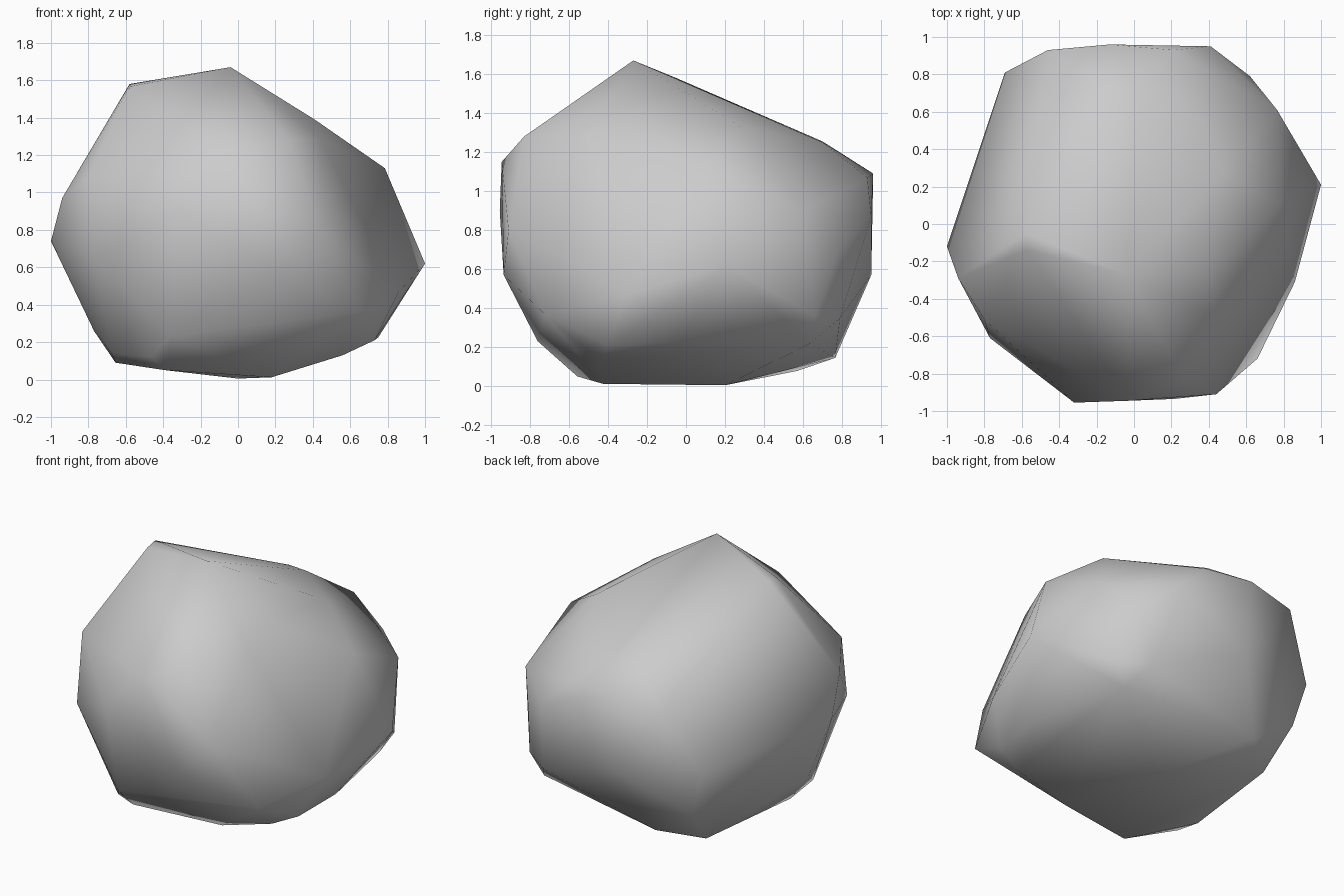
import bpy
import bmesh

# Corner points of the boulder, in rings from the ground up
FOOT = [(-.39, -.557, .05), (-.465, -.61, .122), (.18, -.425, .012),
        (0, .2, .005), (-.675, -.385, .14), (-.655, -.175, .09), (-.55, .57, .078),
        (-.31, .765, .145), (.56, -.44, .13), (.73, -.4, .21), (.75, -.03, .225),
        (.61, .635, .217)]
LOWER = [(-.77, -.2, .26), (-.36, -.76, .23), (.66, -.72, .365), (.7, .66, .36),
         (.51, .79, .35), (-.6, .79, .33), (-.77, -.61, .65), (.22, -.935, .57),
         (-.1, .95, .57)]
WAIST = [(-1, -.12, .74), (-.94, -.29, .97), (-.32, -.955, .9),
         (.44, -.91, .8), (.86, -.31, .47), (1, .21, .62), (.765, .61, .9),
         (.62, .79, .72), (.41, .95, .87), (-.69, .81, .64)]
UPPER = [(-.8, -.51, 1.086), (-.03, -.945, 1.15), (.27, -.83, 1.28), (.44, -.51, 1.29),
         (.785, .1, 1.13), (.21, .93, 1.07), (-.13, .96, 1.09), (-.46, .93, 1.03)]
CROWN = [(-.04, -.27, 1.67), (-.58, -.05, 1.58), (-.576, -.14, 1.567), (.41, -.25, 1.39),
         (.48, .28, 1.33), (-.11, .7, 1.255), (.01, .7, 1.25)]

# Wrap the corners in a closed faceted skin
bm = bmesh.new()
for p in FOOT + LOWER + WAIST + UPPER + CROWN:
    bm.verts.new(p)
bmesh.ops.convex_hull(bm, input=bm.verts[:])
loose = [v for v in bm.verts if not v.link_faces]
bmesh.ops.delete(bm, geom=loose, context='VERTS')
bmesh.ops.recalc_face_normals(bm, faces=bm.faces[:])
for f in bm.faces:
    f.smooth = True

mesh = bpy.data.meshes.new("boulder")
bm.to_mesh(mesh)
bm.free()

# Plain grey stone
stone = bpy.data.materials.new("stone grey")
stone.diffuse_color = (0.6, 0.6, 0.6, 1)
mesh.materials.append(stone)

boulder = bpy.data.objects.new("boulder", mesh)
bpy.context.collection.objects.link(boulder)
